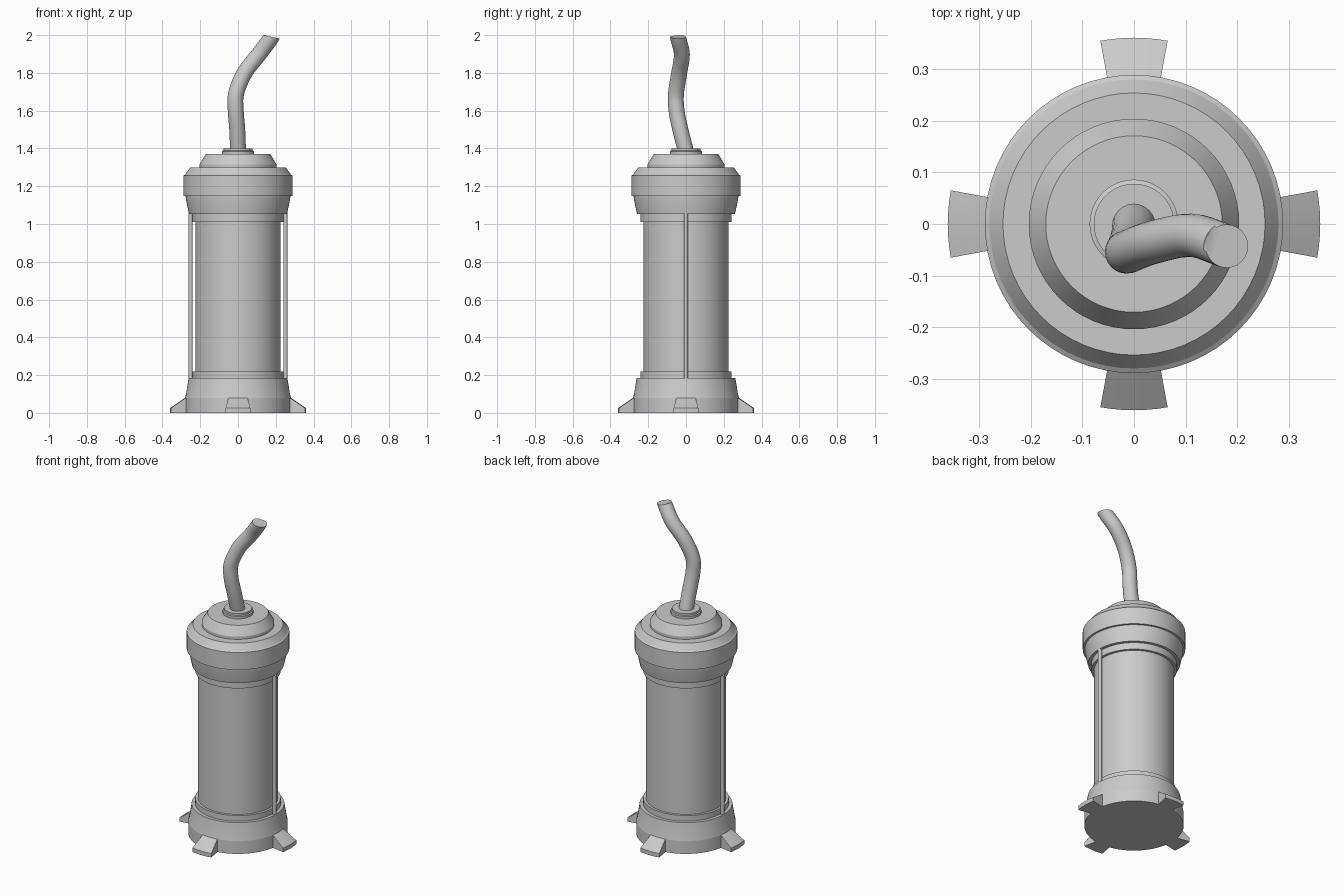
import bpy, bmesh, math
from mathutils import Vector

if "Cube" in bpy.data.objects:
    bpy.data.objects.remove(bpy.data.objects["Cube"])

def finish(name, bm, mat=None, angle=30):
    bmesh.ops.recalc_face_normals(bm, faces=bm.faces[:])
    me = bpy.data.meshes.new(name)
    bm.to_mesh(me)
    bm.free()
    ob = bpy.data.objects.new(name, me)
    bpy.context.collection.objects.link(ob)
    if mat:
        me.materials.append(mat)
    bpy.ops.object.select_all(action='DESELECT')
    ob.select_set(True)
    bpy.context.view_layer.objects.active = ob
    bpy.ops.object.shade_smooth_by_angle(angle=math.radians(angle))
    return ob

def skin(bm, rings):
    """Bridge equal-sized point rings and cap both ends."""
    vs = [[bm.verts.new(p) for p in r] for r in rings]
    n = len(vs[0])
    for a, b in zip(vs, vs[1:]):
        for i in range(n):
            j = (i + 1) % n
            bm.faces.new((a[i], a[j], b[j], b[i]))
    bm.faces.new(vs[0][::-1])
    bm.faces.new(vs[-1])

def lathe(name, profile, mat=None, seg=64, x=0.0, angle=12):
    bm = bmesh.new()
    skin(bm, [[(x + r * math.cos(math.tau * i / seg), r * math.sin(math.tau * i / seg), z)
               for i in range(seg)] for r, z in profile])
    return finish(name, bm, mat, angle)

glass = bpy.data.materials.new("glass_grey")
glass.diffuse_color = (0.55, 0.55, 0.55, 1)
glass.use_nodes = True
glass.node_tree.nodes["Principled BSDF"].inputs["Base Color"].default_value = glass.diffuse_color

# Base with its upper retaining ring
lathe("base", [(0.28, 0), (0.28, 0.08), (0.275, 0.10), (0.261, 0.185),
               (0.241, 0.185), (0.241, 0.22), (0.22, 0.22)])

# Glass cylinder and the two side rods
lathe("body_cylinder", [(0.226, 0.21), (0.226, 1.02)], glass)
for side, label in ((-1, "left"), (1, "right")):
    lathe(f"{label}_rod", [(0.011, 0.18), (0.011, 1.06)], glass, 16, side * 0.251, 30)

# Top cap, dome and collar
lathe("top_cap", [(0.22, 1.01), (0.241, 1.01), (0.241, 1.052), (0.259, 1.052),
                  (0.276, 1.13), (0.277, 1.148), (0.289, 1.148), (0.289, 1.256),
                  (0.276, 1.256), (0.254, 1.298), (0.2, 1.298)][:8]
      + [(0.28, 1.262), (0.254, 1.298), (0.2, 1.298)])
lathe("dome", [(0.204, 1.29), (0.204, 1.315), (0.171, 1.37)])
lathe("collar", [(0.086, 1.36), (0.086, 1.385), (0.078, 1.388), (0.078, 1.399)])

# Four wedge feet with curved outer faces
for k, label in enumerate(("right", "back", "left", "front")):
    bm = bmesh.new()
    rings = []
    for i in range(7):
        a = k * math.pi / 2 + math.radians(-10.4 + 20.8 * i / 6)
        rings.append([(r * math.cos(a), r * math.sin(a), z) for r, z in
                      ((0.26, 0), (0.361, 0), (0.361, 0.025), (0.28, 0.08), (0.26, 0.08))])
    skin(bm, rings)
    finish(f"{label}_foot", bm)

# Bent tube swept along a smooth path
pts = [Vector(p) for p in ((0, 0.02, 1.27), (0, 0, 1.38), (-0.004, -0.03, 1.5), (-0.012, -0.05, 1.6),
                           (-0.01, -0.053, 1.69), (0.035, -0.036, 1.8), (0.112, -0.022, 1.9),
                           (0.18, -0.043, 1.99), (0.25, -0.06, 2.08))]
path = []
for a, b, c, d in zip(pts, pts[1:], pts[2:], pts[3:]):
    for s in range(6):
        t = s / 6
        path.append(0.5 * (2 * b + (c - a) * t + (2 * a - 5 * b + 4 * c - d) * t * t
                           + (3 * b - a - 3 * c + d) * t ** 3))
path.append(pts[-2])
rings = []
last = len(path) - 1
for i, p in enumerate(path):
    n = (path[min(i + 1, last)] - path[max(i - 1, 0)]).normalized()
    if i == last:
        n = Vector((0.2, 0, 1)).normalized()
    u = Vector((0, 1, 0)).cross(n).normalized()
    v = n.cross(u)
    rings.append([p + 0.042 * (math.cos(math.tau * j / 24) * u + math.sin(math.tau * j / 24) * v)
                  for j in range(24)])
bm = bmesh.new()
skin(bm, rings)
finish("bent_tube", bm)
